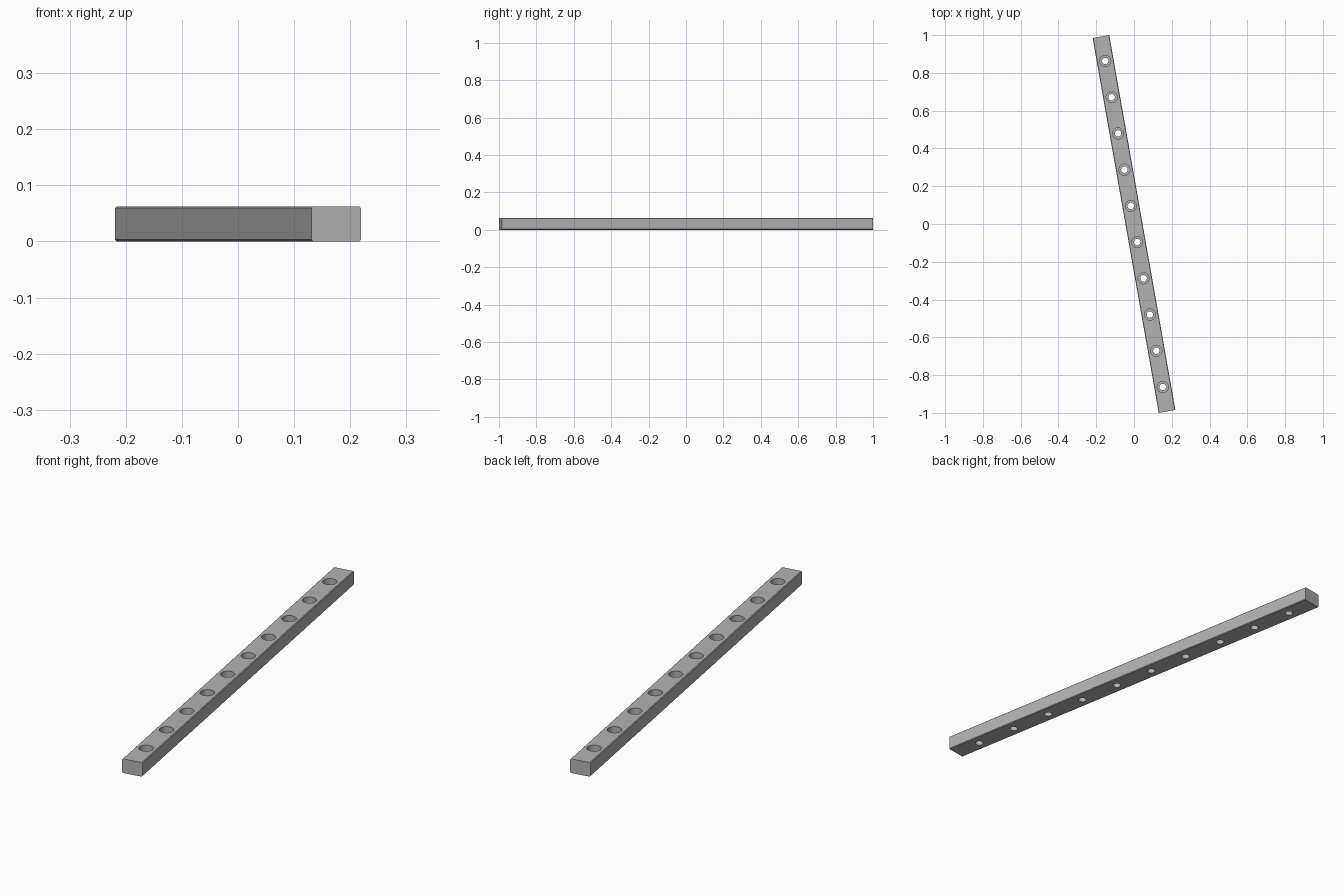
import bpy, bmesh, math
from mathutils import Matrix

cube = bpy.data.objects.get("Cube")
if cube:
    bpy.data.objects.remove(cube, do_unlink=True)

LENGTH, WIDTH, HEIGHT, CHAMFER = 2.015, 0.0895, 0.0625, 0.003
HOLES, PITCH = 10, 0.1947
BORE_R, BORE_DEPTH, THROUGH_R = 0.0293, 0.034, 0.0171
TURN = Matrix.Rotation(math.radians(10), 4, 'Z')

steel = bpy.data.materials.new("steel grey")
steel.use_nodes = True
color = (0.45, 0.45, 0.45, 1)
steel.diffuse_color = color
steel.node_tree.nodes["Principled BSDF"].inputs["Base Color"].default_value = color


def make_object(name, bm):
    bmesh.ops.recalc_face_normals(bm, faces=bm.faces)
    bm.transform(TURN)
    mesh = bpy.data.meshes.new(name)
    bm.to_mesh(mesh)
    bm.free()
    mesh.materials.append(steel)
    obj = bpy.data.objects.new(name, mesh)
    bpy.context.collection.objects.link(obj)
    return obj


# Rail body: a bar with its four long edges chamfered
bm = bmesh.new()
bmesh.ops.create_cube(bm, size=1, matrix=Matrix.Translation((0, 0, HEIGHT / 2))
                      @ Matrix.Diagonal((WIDTH, LENGTH, HEIGHT, 1)))
long_edges = [e for e in bm.edges
              if abs(e.verts[0].co.y - e.verts[1].co.y) > 1]
bmesh.ops.bevel(bm, geom=long_edges, offset=CHAMFER, segments=1, affect='EDGES')
rail = make_object("rail", bm)


# Counterbored screw holes: one stepped cutter per hole
def stepped_cutter(bm, y, sides=32):
    profile = [(THROUGH_R, -0.02), (THROUGH_R, HEIGHT - BORE_DEPTH),
               (BORE_R, HEIGHT - BORE_DEPTH), (BORE_R, HEIGHT + 0.02)]
    rings = []
    for r, z in profile:
        angles = [2 * math.pi * i / sides for i in range(sides)]
        rings.append([bm.verts.new((r * math.cos(a), y + r * math.sin(a), z))
                      for a in angles])
    for low, high in zip(rings, rings[1:]):
        for i in range(sides):
            j = (i + 1) % sides
            bm.faces.new((low[i], low[j], high[j], high[i]))
    bm.faces.new(rings[0][::-1])
    bm.faces.new(rings[-1])


bm = bmesh.new()
for k in range(HOLES):
    stepped_cutter(bm, (k - (HOLES - 1) / 2) * PITCH)
cutter = make_object("hole_cutter", bm)
cutter.hide_render = True
cutter.hide_viewport = True
cutter.display_type = 'WIRE'

cut = rail.modifiers.new("screw_holes", 'BOOLEAN')
cut.operation = 'DIFFERENCE'
cut.solver = 'EXACT'
cut.object = cutter

# Smooth hole walls, sharp edges elsewhere
bpy.context.view_layer.objects.active = rail
rail.select_set(True)
bpy.ops.object.modifier_apply(modifier=cut.name)
bpy.data.objects.remove(cutter, do_unlink=True)
bpy.ops.object.shade_smooth_by_angle(angle=math.radians(30))
